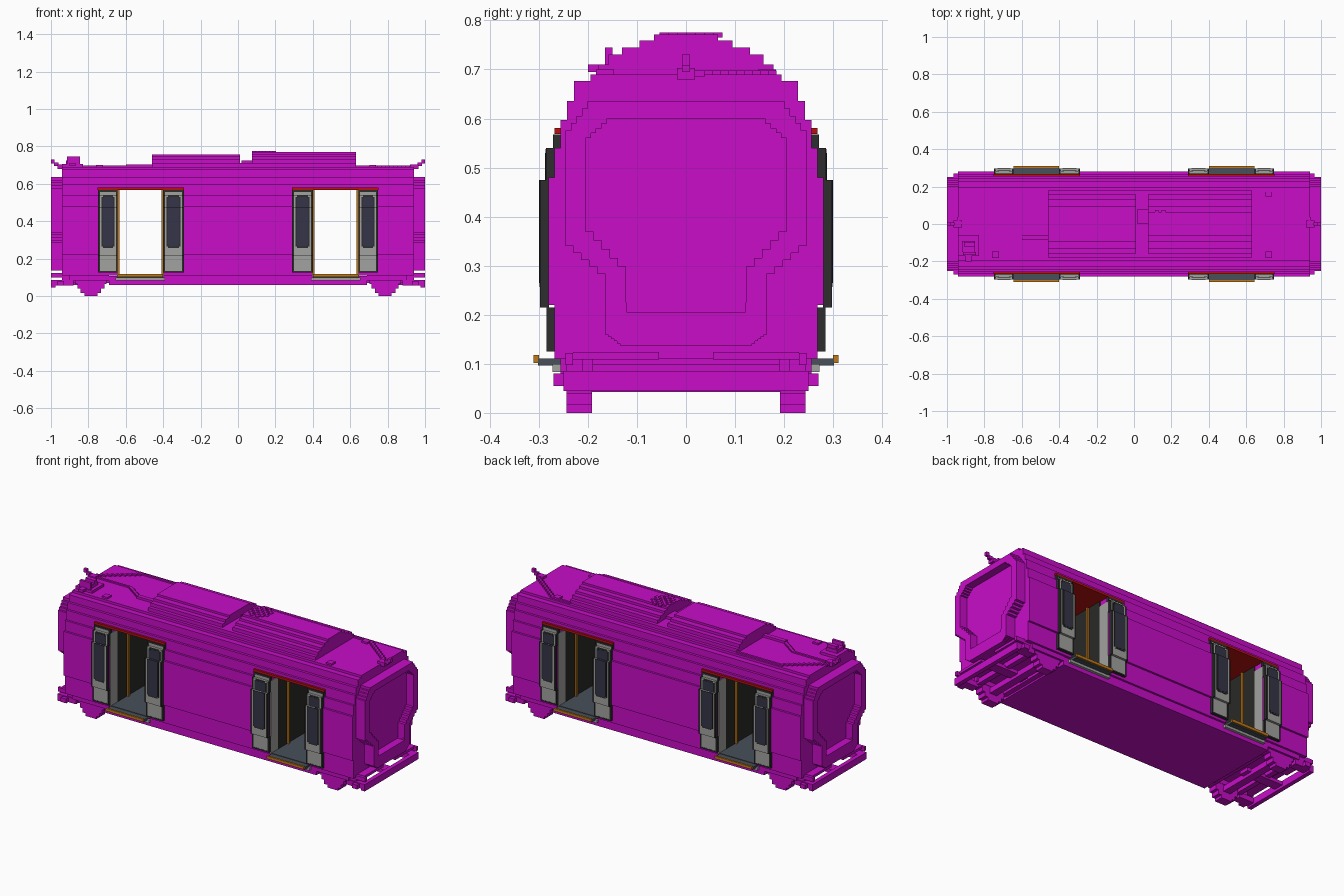
import bpy, bmesh

cube = bpy.data.objects.get("Cube")
if cube:
    bpy.data.objects.remove(cube)


def material(name, rgb):
    m = bpy.data.materials.new(name)
    m.use_nodes = True
    col = (*rgb, 1)
    m.diffuse_color = col
    m.node_tree.nodes["Principled BSDF"].inputs["Base Color"].default_value = col
    return m


MAGENTA = material("magenta paint", (0.58, 0.004, 0.58))
GREY = material("door grey", (0.36, 0.36, 0.35))
BLACK = material("rubber black", (0.025, 0.026, 0.025))
GLASS = material("tinted glass", (0.035, 0.036, 0.065))
RED = material("lintel red", (0.48, 0.005, 0.005))
ORANGE = material("handrail orange", (0.52, 0.19, 0.01))
SLATE = material("floor slate", (0.065, 0.08, 0.1))
CHARCOAL = material("wall charcoal", (0.022, 0.022, 0.02))


def finish(name, bm, mat):
    bmesh.ops.recalc_face_normals(bm, faces=bm.faces)
    me = bpy.data.meshes.new(name)
    bm.to_mesh(me)
    bm.free()
    me.materials.append(mat)
    ob = bpy.data.objects.new(name, me)
    bpy.context.collection.objects.link(ob)
    return ob


def boxes(name, items, mat):
    """One object from boxes given as (x0, x1, y0, y1, z0, z1)."""
    bm = bmesh.new()
    for x0, x1, y0, y1, z0, z1 in items:
        vs = bmesh.ops.create_cube(bm, size=1)["verts"]
        for v in vs:
            v.co.x = (x0 + x1) / 2 + v.co.x * abs(x1 - x0)
            v.co.y = (y0 + y1) / 2 + v.co.y * abs(y1 - y0)
            v.co.z = (z0 + z1) / 2 + v.co.z * abs(z1 - z0)
    return finish(name, bm, mat)


def stepped_prism(name, layers, x0, x1, lo, hi, mat):
    """Extrude a symmetric stepped section along x, kept between heights lo and hi."""
    half = []
    for a, b, w in layers:
        a, b = max(a, lo), min(b, hi)
        if b > a:
            half += [(w, a), (w, b)]
    loop = half + [(-y, z) for y, z in reversed(half)]
    bm = bmesh.new()
    face = bm.faces.new([bm.verts.new((x0, y, z)) for y, z in loop])
    ext = bmesh.ops.extrude_face_region(bm, geom=[face])["geom"]
    bmesh.ops.translate(bm, vec=(x1 - x0, 0, 0),
                        verts=[g for g in ext if isinstance(g, bmesh.types.BMVert)])
    return finish(name, bm, mat)


def stair(points, n=4):
    """Turn slanted runs of a path into small square steps."""
    out = [points[0]]
    for (a, b), (c, d) in zip(points, points[1:]):
        if abs(a - c) < 1e-6 or abs(b - d) < 1e-6:
            out.append((c, d))
            continue
        for i in range(n):
            out.append((a + (c - a) * (i + 1) / n, b + (d - b) * i / n))
            out.append((a + (c - a) * (i + 1) / n, b + (d - b) * (i + 1) / n))
    return out


# Car body: full section between doorways, floor and roof only at the doorways
BODY = [(0.06, 0.11, 0.256), (0.11, 0.22, 0.268), (0.22, 0.48, 0.28), (0.48, 0.54, 0.268),
        (0.54, 0.597, 0.256), (0.597, 0.636, 0.243), (0.636, 0.676, 0.228), (0.676, 0.69, 0.195)]
DIN, DOUT = 0.395, 0.648
stepped_prism("body_middle", BODY, -DIN, DIN, 0.06, 0.69, MAGENTA)
for s, side in ((-1, "right"), (1, "left")):
    stepped_prism(f"body_end_{side}", BODY, s * DOUT, s * 0.94, 0.11, 0.69, MAGENTA)
    stepped_prism(f"body_floor_{side}", BODY, s * DIN, s * 0.69, 0.06, 0.108, MAGENTA)
    stepped_prism(f"body_lintel_{side}", BODY, s * DIN, s * DOUT, 0.575, 0.69, MAGENTA)

# Gangway end frames with a recessed panel
OUTER = [(0.19, 0.636), (0.246, 0.56), (0.246, 0.34), (0.165, 0.27), (0.165, 0.16), (0.135, 0.137)]
INNER = [(0.15, 0.6), (0.205, 0.55), (0.205, 0.37), (0.122, 0.28), (0.122, 0.225), (0.12, 0.205)]
for s, side in ((-1, "right"), (1, "left")):
    bm = bmesh.new()
    rings = []
    for pts, x in ((OUTER, 0.935), (OUTER, 1.0), (INNER, 1.0), (INNER, 0.955)):
        half = stair(pts, 5)
        loop = half + [(-y, z) for y, z in reversed(half)]
        rings.append([bm.verts.new((s * x, y, z)) for y, z in loop])
    for a, b in zip(rings, rings[1:]):
        for i in range(len(a)):
            j = (i + 1) % len(a)
            bm.faces.new((a[i], a[j], b[j], b[i]))
    bm.faces.new(rings[-1])
    finish(f"gangway_frame_{side}", bm, MAGENTA)

# Roof equipment: two stepped arched housings with raised ribs
ARCH = [(0.68, 0.71, 0.178), (0.71, 0.73, 0.158), (0.73, 0.745, 0.13),
        (0.745, 0.759, 0.095), (0.759, 0.771, 0.065)]
stepped_prism("roof_housing_rear", ARCH, -0.46, 0.01, 0.68, 0.757, MAGENTA)
stepped_prism("roof_housing_front", ARCH, 0.075, 0.63, 0.68, 0.771, MAGENTA)
stepped_prism("roof_arch_link", ARCH, 0.01, 0.075, 0.68, 0.71, MAGENTA)
boxes("roof_low_duct", [(-0.6, -0.46, -0.085, -0.06, 0.685, 0.703),
                        (0.02, 0.075, 0.0, 0.08, 0.70, 0.725)], MAGENTA)
dots = []
for i in range(-3, 4):
    for j in range(-3, 4):
        if i * i + j * j <= 10 and (i + j) % 2 == 0:
            x, y = 0.14 + i * 0.018, 0.01 + j * 0.018
            dots.append((x - 0.01, x + 0.01, y - 0.01, y + 0.01, 0.765, 0.775))
boxes("fan_grille", dots, MAGENTA)

# Roof cables running to the end hooks
PATHS = [[(0.63, 0.178), (0.73, 0.178), (0.94, 0.015)], [(-0.46, 0.178), (-0.73, 0.178), (-0.94, 0.015)],
         [(-0.94, 0.005), (-0.71, 0.005), (-0.6, -0.072)]]
cables = []
for path in PATHS:
    pts = stair(path, 10)
    for (a, b), (c, d) in zip(pts, pts[1:]):
        cables.append((min(a, c) - 0.006, max(a, c) + 0.006,
                       min(b, d) - 0.006, max(b, d) + 0.006, 0.685, 0.698))
boxes("roof_cables", cables, MAGENTA)
boxes("roof_caps", [(x - 0.018, x + 0.018, y - 0.018, y + 0.018, 0.685, 0.7)
                    for x, y in ((0.72, 0.165), (0.72, -0.165), (-0.74, -0.165))], MAGENTA)

hooks = []
for s in (-1, 1):
    hooks += [(s * 0.92, s * 0.965, -0.018, 0.018, 0.68, 0.703),
              (s * 0.96, s * 0.985, -0.008, 0.008, 0.695, 0.715),
              (s * 0.98, s * 1.0, -0.008, 0.008, 0.708, 0.73)]
boxes("end_hooks", hooks, MAGENTA)
boxes("roof_horn_unit", [(-0.94, -0.83, -0.17, -0.06, 0.685, 0.705), (-0.92, -0.85, -0.15, -0.09, 0.7, 0.725),
                         (-0.915, -0.845, -0.165, -0.15, 0.7, 0.745), (-0.91, -0.85, -0.12, -0.095, 0.72, 0.742),
                         (-0.9, -0.87, -0.2, -0.165, 0.695, 0.71)], MAGENTA)

# Door leaves: stepped slabs as (z0, z1, inner y, outer y)
LEAF = [(0.125, 0.215, 0.266, 0.283), (0.215, 0.475, 0.279, 0.297),
        (0.475, 0.54, 0.266, 0.284), (0.54, 0.567, 0.254, 0.270)]


def slab(f, x0, x1, lo, hi, grow):
    return [(x0, x1, f * yi, f * (yo + grow), max(a, lo), min(b, hi))
            for a, b, yi, yo in LEAF if min(b, hi) > max(a, lo)]


for f, face in ((-1, "front"), (1, "back")):
    for s, side in ((-1, "right"), (1, "left")):
        for a, b, pos in ((0.29, 0.4, "inner"), (0.643, 0.748, "outer")):
            tag = f"{face}_{side}_{pos}"
            x0, x1 = sorted((s * a, s * b))
            boxes(f"door_panel_{tag}", slab(f, x0 + 0.008, x1 - 0.008, 0.13, 0.56, 0), GREY)
            boxes(f"door_edge_{tag}",
                  slab(f, x0, x0 + 0.009, 0.125, 0.567, 0.001) + slab(f, x1 - 0.009, x1, 0.125, 0.567, 0.001)
                  + slab(f, x0, x1, 0.125, 0.133, 0.001) + slab(f, x0, x1, 0.556, 0.567, 0.001), BLACK)
            boxes(f"window_seal_{tag}", slab(f, x0 + 0.017, x1 - 0.017, 0.265, 0.53, 0.002)
                  + slab(f, x0 + 0.025, x1 - 0.025, 0.257, 0.538, 0.002), BLACK)
            boxes(f"window_{tag}", slab(f, x0 + 0.023, x1 - 0.023, 0.272, 0.523, 0.003)
                  + slab(f, x0 + 0.03, x1 - 0.03, 0.265, 0.53, 0.003), GLASS)

        # Doorway trim: red lintel, boarding plate and sill
        tag = f"{face}_{side}"
        boxes(f"lintel_{tag}", [(s * 0.288, s * 0.75, f * 0.25, f * 0.268, 0.568, 0.581)], RED)
        boxes(f"boarding_plate_{tag}", [(s * 0.402, s * 0.645, f * 0.24, f * 0.302, 0.097, 0.111)], SLATE)
        boxes(f"plate_edge_{tag}", [(s * 0.402, s * 0.645, f * 0.3, f * 0.311, 0.102, 0.118)], ORANGE)
        boxes(f"sill_{tag}", [(s * 0.39, s * 0.655, f * 0.24, f * 0.272, 0.083, 0.1)], GREY)

# Through lobbies between facing doorways
for s, side in ((-1, "right"), (1, "left")):
    boxes(f"lobby_floor_{side}", [(s * DIN, s * DOUT, -0.26, 0.26, 0.106, 0.114)], SLATE)
    boxes(f"lobby_ceiling_{side}", [(s * DIN, s * DOUT, -0.25, 0.25, 0.569, 0.577)], RED)
    dark, pale, rails = [], [], []
    for x, d in ((DIN, 1), (DOUT, -1)):
        wall = (s * (x - d * 0.002), s * (x + d * 0.004))
        dark.append((*wall, -0.2, 0.2, 0.11, 0.57))
        for f in (-1, 1):
            pale.append((*wall, f * 0.2, f * 0.265, 0.11, 0.54))
            rails.append((s * x, s * (x + d * 0.014), f * 0.1, f * 0.112, 0.114, 0.57))
    boxes(f"lobby_walls_{side}", dark, CHARCOAL)
    boxes(f"door_pillars_{side}", pale, GREY)
    boxes(f"handrails_{side}", rails, ORANGE)

# Bogies: stepped wheels, side beams, cross beams and end beam
for s, side in ((-1, "right"), (1, "left")):
    wheels, frame = [], []
    for f in (-1, 1):
        for r, z0, z1 in ((0.035, 0, 0.016), (0.055, 0.016, 0.04), (0.072, 0.04, 0.065), (0.085, 0.065, 0.085)):
            wheels.append((s * (0.787 - r), s * (0.787 + r), f * 0.192, f * 0.244, z0, z1))
        frame += [(s * 0.69, s * 0.9, f * 0.19, f * 0.256, 0.083, 0.112),
                  (s * 0.88, s * 1.0, f * 0.2, f * 0.25, 0.055, 0.085),
                  (s * 0.93, s * 0.965, f * 0.24, f * 0.27, 0.055, 0.08),
                  (s * 0.9, s * 0.94, f * 0.21, f * 0.245, 0.08, 0.115),
                  (s * 0.93, s * 0.985, f * 0.055, f * 0.23, 0.109, 0.124),
                  (s * 0.93, s * 1.0, f * 0.23, f * 0.246, 0.098, 0.122)]
    frame += [(s * 0.975, s * 1.0, -0.25, 0.25, 0.045, 0.085),
              (s * 0.765, s * 0.81, -0.2, 0.2, 0.043, 0.075),
              (s * 0.86, s * 0.89, -0.2, 0.2, 0.07, 0.1),
              (s * 0.69, s * 0.72, -0.2, 0.2, 0.07, 0.112),
              (s * 0.74, s * 0.98, -0.03, 0.03, 0.06, 0.08)]
    boxes(f"wheels_{side}", wheels, MAGENTA)
    boxes(f"bogie_frame_{side}", frame, MAGENTA)
